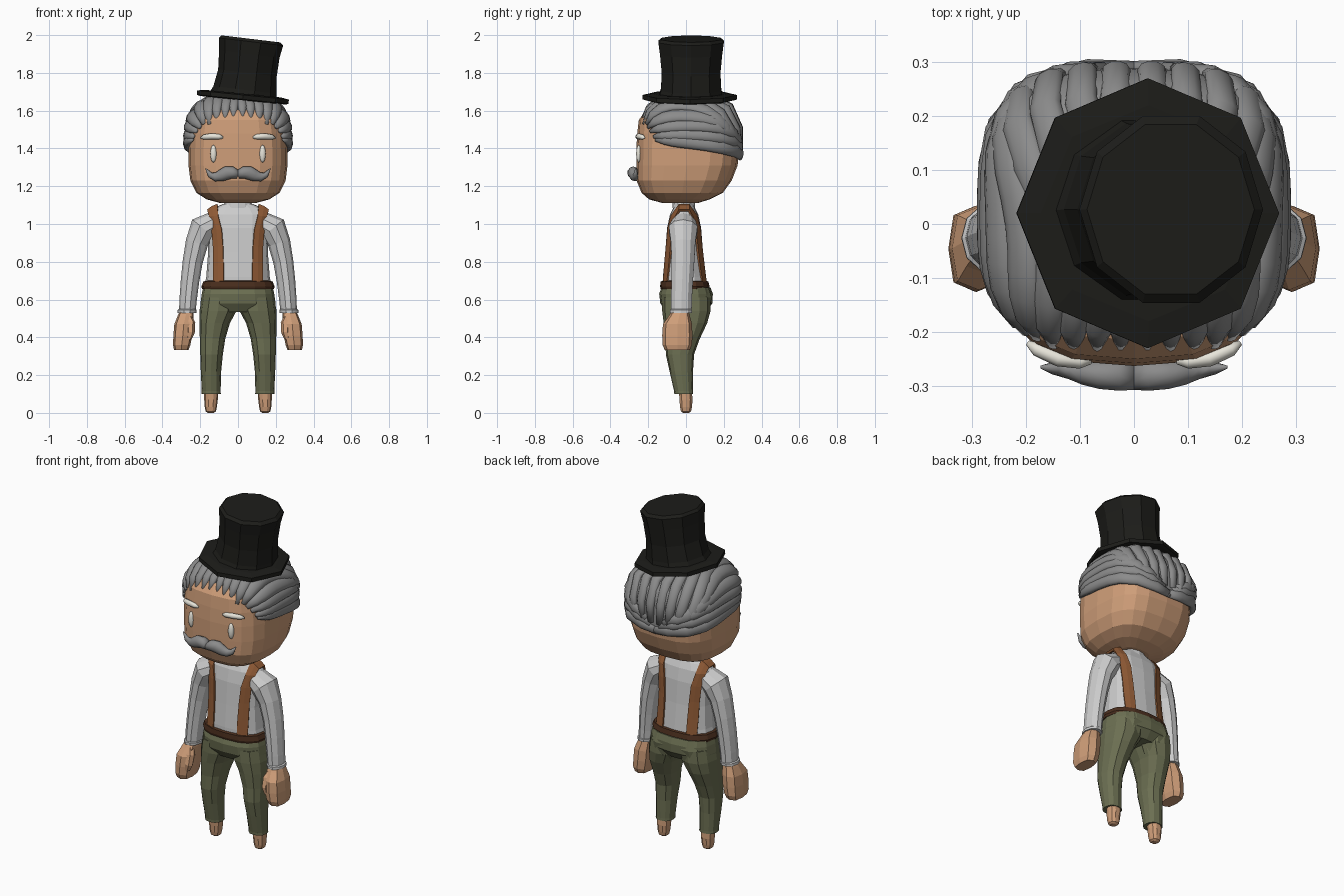
import bpy, bmesh
from math import sin, cos, pi
from mathutils import Vector as V


def material(name, r, g, b):
    m = bpy.data.materials.new(name)
    m.diffuse_color = (r, g, b, 1)
    return m


SKIN = material("skin", .62, .34, .19)
HAIR = material("grey_hair", .26, .26, .26)
WHITE = material("white", .8, .78, .7)
SHIRT = material("shirt_cloth", .56, .56, .57)
OLIVE = material("olive_cloth", .15, .16, .085)
TAN = material("tan_leather", .27, .1, .035)
BROWN = material("dark_leather", .07, .028, .013)
BLACK = material("black_felt", .012, .012, .01)


def make(name, bm, mat, mirror=False, smooth=False):
    bmesh.ops.recalc_face_normals(bm, faces=bm.faces)
    for f in bm.faces:
        f.smooth = smooth
    me = bpy.data.meshes.new(name)
    bm.to_mesh(me)
    bm.free()
    ob = bpy.data.objects.new(name, me)
    bpy.context.collection.objects.link(ob)
    me.materials.append(mat)
    if mirror:
        ob.modifiers.new("mirror", 'MIRROR').use_mirror_merge = False
    return ob


def skin_rings(rings):
    bm = bmesh.new()
    rows = [[bm.verts.new(p) for p in r] for r in rings]
    n = len(rows[0])
    for a, b in zip(rows, rows[1:]):
        for i in range(n):
            j = (i + 1) % n
            bm.faces.new((a[i], a[j], b[j], b[i]))
    bm.faces.new(rows[0])
    bm.faces.new(rows[-1])
    return bm


def spow(v, e):
    return (1 if v >= 0 else -1) * abs(v) ** e


def loft(name, rings, mat, n=12, p=2.0, mirror=False, slope=0):
    """Stack of superellipse rings (cx, cy, cz, rx, ry), optionally tilted along x."""
    out = []
    for cx, cy, cz, rx, ry in rings:
        row = []
        for i in range(n):
            a = 2 * pi * i / n
            dx = rx * spow(cos(a), 2 / p)
            row.append((cx + dx, cy + ry * spow(sin(a), 2 / p), cz + slope * dx))
        out.append(row)
    return make(name, skin_rings(out), mat, mirror)


def sweep(name, pts, radii, normal, mat, n=8, mirror=True, smooth=False):
    """Elliptical tube along a path; radii = (side, normal) per point."""
    pts = [V(p) for p in pts]
    out = []
    for i, p in enumerate(pts):
        t = (pts[min(i + 1, len(pts) - 1)] - pts[max(i - 1, 0)]).normalized()
        side = t.cross(normal(p)).normalized()
        up = side.cross(t)
        w, h = radii[i]
        out.append([p + side * w * cos(2 * pi * k / n) + up * h * sin(2 * pi * k / n) for k in range(n)])
    return make(name, skin_rings(out), mat, mirror, smooth)


# Head and neck
loft("head", [(0, -.03, 1.11, .09, .09), (0, -.035, 1.13, .165, .16), (0, -.02, 1.165, .22, .215),
              (0, -.01, 1.23, .252, .252), (0, .005, 1.31, .262, .268), (0, .01, 1.4, .262, .273),
              (0, .005, 1.48, .258, .263), (0, 0, 1.55, .245, .25), (0, 0, 1.6, .215, .215),
              (0, 0, 1.65, .1, .1)], SKIN, 20, 2.9)
loft("neck", [(0, -.01, 1.06, .06, .05), (0, -.015, 1.14, .06, .055)], SKIN, 10)

# Hair: inner cap plus swept-back locks lying on a rounded box
C, R, P = V((0, .02, 1.4)), V((.268, .268, .27)), 3.2


def on_scalp(p, k=1.0):
    d = V(p) - C
    return C + d * (k / sum(abs(d[i] / R[i]) ** P for i in range(3)) ** (1 / P))


bm = bmesh.new()
bmesh.ops.create_uvsphere(bm, u_segments=32, v_segments=20, radius=.2)
for v in bm.verts:
    v.co = on_scalp(v.co + C)
bmesh.ops.bisect_plane(bm, geom=bm.verts[:] + bm.edges[:] + bm.faces[:], plane_co=(0, -.24, 1.565),
                       plane_no=(0, -.2, -.54), clear_outer=True)
make("hair_cap", bm, HAIR, smooth=True)

LOCKS = [  # start, middle, end, half width
    ((.027, -.25, 1.575), (.02, 0, 1.68), (.03, .29, 1.40), .032),
    ((.075, -.25, 1.565), (.06, 0, 1.68), (.085, .29, 1.40), .033),
    ((.12, -.25, 1.55), (.11, 0, 1.67), (.135, .28, 1.40), .034),
    ((.16, -.24, 1.535), (.16, 0, 1.66), (.185, .25, 1.41), .036),
    ((.195, -.23, 1.54), (.22, 0, 1.64), (.2, .25, 1.44), .038),
    ((.215, -.22, 1.52), (.26, .02, 1.58), (.13, .29, 1.42), .038),
    ((.23, -.2, 1.495), (.28, .04, 1.53), (.06, .3, 1.41), .036),
    ((.245, -.18, 1.465), (.28, .05, 1.475), (.03, .3, 1.385), .034),
    ((.25, -.17, 1.45), (.28, .06, 1.43), (-.01, .3, 1.355), .036),
]
FADE = [.3, .75, .95, 1, 1, 1, 1, 1, .95, .85, .6]
for i, (a, m, b, w) in enumerate(LOCKS):
    a, m, b = on_scalp(a), on_scalp(m), on_scalp(b)
    ctrl = m * 2 - (a + b) / 2
    path = [on_scalp(a * (1 - t) ** 2 + ctrl * 2 * t * (1 - t) + b * t * t) for t in [k / 10 for k in range(11)]]
    sweep(f"hair_lock_{i + 1}", path, [(w * f, .023 * f) for f in FADE],
          lambda p: (p - C).normalized(), HAIR, 10, smooth=True)


# Face details
def front(p):
    return V((0, -1, 0))


bm = bmesh.new()
bmesh.ops.create_uvsphere(bm, u_segments=12, v_segments=8, radius=1)
for v in bm.verts:
    v.co = V((.13 + .017 * v.co.x, -.25 + .014 * v.co.y, 1.372 + .046 * v.co.z))
make("eyes", bm, WHITE, True, True)
sweep("eyebrows", [(.08, -.254, 1.458), (.1, -.256, 1.462), (.14, -.25, 1.464), (.18, -.232, 1.46), (.197, -.22, 1.456)],
      [(.006, .006), (.014, .012), (.016, .014), (.014, .013), (.004, .005)], front, WHITE, 8, smooth=True)
sweep("moustache", [(0, -.278, 1.262), (.03, -.28, 1.272), (.06, -.279, 1.27), (.09, -.275, 1.257),
                    (.12, -.27, 1.249), (.148, -.267, 1.26), (.172, -.265, 1.295)],
      [(.022, .031), (.032, .03), (.036, .028), (.031, .024), (.023, .018), (.015, .012), (.002, .003)],
      front, HAIR, 10, smooth=True)

# Tilted top hat
loft("hat_brim", [(.025, .02, 1.655, .225, .235), (.025, .02, 1.66, .243, .25), (.026, .02, 1.683, .243, .25),
                  (.027, .02, 1.69, .2, .2)], BLACK, 8, 2, slope=-.1)
loft("hat_crown", [(.027, .025, 1.675, .178, .178), (.037, .027, 1.71, .167, .168), (.05, .027, 1.8, .155, .163),
                   (.06, .027, 1.9, .16, .173), (.069, .027, 1.965, .17, .182), (.068, .027, 1.98, .155, .165)],
     BLACK, 10, 2, slope=-.12)

# Shirt body with collar
TORSO = [(0, -.005, .66, .18, .118), (0, -.008, .72, .168, .114), (0, -.01, .85, .158, .1), (0, -.01, .98, .162, .09),
         (0, -.01, 1.05, .165, .075), (0, -.01, 1.085, .13, .058), (0, -.01, 1.105, .08, .05)]
loft("shirt_body", TORSO, SHIRT, 16, 2.5)
loft("collar", [(0, -.012, 1.085, .085, .06), (0, -.012, 1.115, .07, .058)], SHIRT, 12)


# Suspender straps following the shirt
def shirt_point(x, z, s):
    for a, b in zip(TORSO, TORSO[1:]):
        if a[2] <= z <= b[2]:
            t = (z - a[2]) / (b[2] - a[2])
            cx, cy, cz, rx, ry = [u + (v - u) * t for u, v in zip(a, b)]
            return (x, cy + s * ry * max(0, 1 - (x / rx) ** 2.5) ** .4, z)


ROWS = [(.68, .075, .13), (.78, .075, .13), (.88, .078, .13), (.97, .085, .137), (1.04, .103, .15)]
strap = [[shirt_point(x, z, -1) for x in (a, (a + b) / 2, b)] for z, a, b in ROWS]
strap += [[(.108, y, 1.1), (.135, y, 1.09), (.16, y, 1.072)] for y in (-.035, .015)]
strap += [[shirt_point(x, z, 1) for x in (a, (a + b) / 2, b)] for z, a, b in reversed(ROWS)]
bm = bmesh.new()
rows = [[bm.verts.new(p) for p in r] for r in strap]
for a, b in zip(rows, rows[1:]):
    for i in range(2):
        bm.faces.new((a[i], a[i + 1], b[i + 1], b[i]))
ob = make("suspenders", bm, TAN)
mod = ob.modifiers.new("thickness", 'SOLIDIFY')
mod.thickness, mod.offset = .014, 0
ob.modifiers.new("mirror", 'MIRROR').use_mirror_merge = False

# Belt
loft("belt", [(0, -.006, .655, .19, .127), (0, -.006, .668, .194, .131), (0, -.008, .695, .184, .127),
              (0, -.008, .7, .17, .115)], BROWN, 16, 2.5)

# Sleeves and cuffs
sweep("sleeves", [(.13, -.012, 1.005), (.185, -.015, .975), (.218, -.015, .9), (.24, -.016, .8), (.254, -.02, .7),
                  (.264, -.024, .6), (.268, -.025, .54)],
      [(.06, .065), (.075, .08), (.06, .068), (.053, .063), (.049, .06), (.046, .058), (.044, .058)],
      lambda p: V((0, 1, 0)), SHIRT, 10)
loft("cuffs", [(.27, -.026, .53, .05, .062), (.269, -.026, .545, .05, .062), (.268, -.025, .55, .044, .056)],
     SHIRT, 10, mirror=True)

# Mitten-like hands with thumbs
loft("hands", [(.27, -.028, .55, .034, .04), (.277, -.035, .515, .042, .055), (.287, -.045, .47, .05, .077),
               (.292, -.046, .41, .05, .08), (.298, -.046, .36, .046, .078), (.3, -.046, .332, .038, .066)],
     SKIN, 8, 3, True)
sweep("thumbs", [(.265, -.06, .515), (.25, -.085, .475), (.252, -.098, .425), (.26, -.1, .39)],
      [(.018, .02), (.024, .026), (.023, .026), (.014, .016)], front, SKIN, 6)

# Trousers
loft("trouser_hips", [(0, 0, .665, .184, .13), (0, .0, .63, .192, .142), (0, .002, .58, .199, .138),
                      (0, 0, .535, .19, .105)], OLIVE, 16, 2.5)
loft("trouser_legs", [(.1, .002, .61, .092, .128), (.106, .002, .54, .098, .128), (.124, -.003, .475, .081, .115),
                      (.135, -.018, .39, .067, .09), (.14, -.032, .31, .06, .075), (.143, -.025, .22, .054, .062),
                      (.142, -.013, .115, .05, .05), (.142, -.012, .1, .051, .05)], OLIVE, 12, 2.3, True)
loft("buttocks", [(.08, .06, .665, .07, .062), (.085, .06, .61, .082, .08), (.09, .05, .54, .08, .075),
                  (.1, .04, .49, .06, .05)], OLIVE, 10, 2, True)

# Bare feet
loft("feet", [(.142, -.004, .13, .038, .036), (.143, 0, .07, .036, .036), (.144, 0, .03, .032, .033),
              (.144, 0, .008, .027, .028), (.144, 0, 0, .016, .016)], SKIN, 10, 2.3, True)
